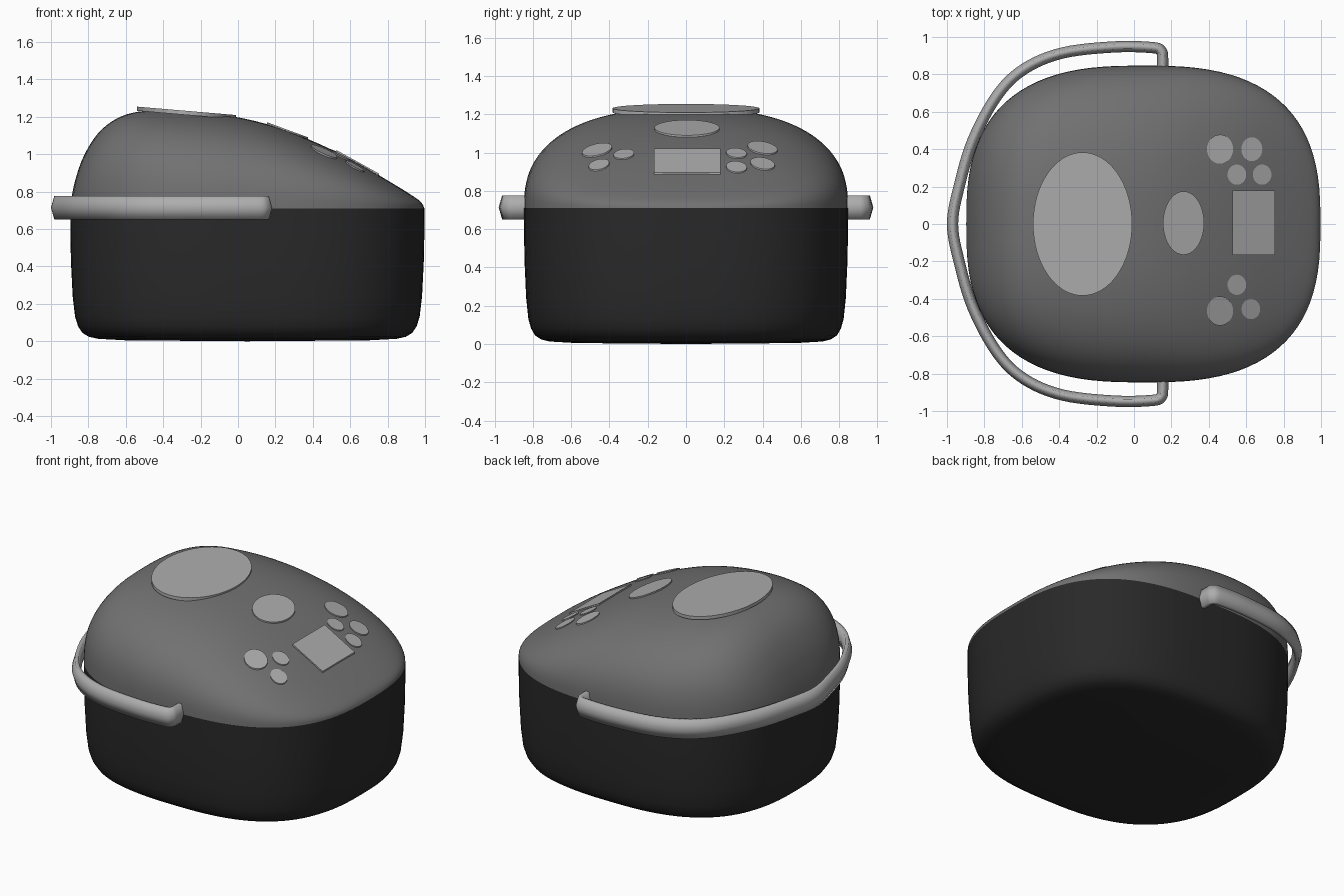
import bpy, bmesh, math
from mathutils import Vector

if "Cube" in bpy.data.objects:
    bpy.data.objects.remove(bpy.data.objects["Cube"])

CX, A, B, N = 0.05, 0.947, 0.847, 2.7   # rounded-square footprint
RIM = 0.71


def material(name, v):
    m = bpy.data.materials.new(name)
    m.diffuse_color = (v, v, v, 1)
    m.use_nodes = True
    m.node_tree.nodes["Principled BSDF"].inputs["Base Color"].default_value = m.diffuse_color
    return m


BLACK = material("black_plastic", 0.022)
GREY = material("grey_plastic", 0.165)
SILVER = material("silver", 0.42)


def build(name, verts, faces, mat, angle=None):
    me = bpy.data.meshes.new(name)
    me.from_pydata(verts, [], faces)
    bm = bmesh.new()
    bm.from_mesh(me)
    bmesh.ops.recalc_face_normals(bm, faces=bm.faces)
    bm.to_mesh(me)
    bm.free()
    me.materials.append(mat)
    ob = bpy.data.objects.new(name, me)
    bpy.context.collection.objects.link(ob)
    if angle:
        bpy.ops.object.select_all(action='DESELECT')
        bpy.context.view_layer.objects.active = ob
        ob.select_set(True)
        bpy.ops.object.shade_smooth_by_angle(angle=math.radians(angle))
    return ob


def spline(pts, steps):
    """Catmull-Rom curve through 2D points."""
    p = [Vector(q) for q in pts]
    p = [2 * p[0] - p[1]] + p + [2 * p[-1] - p[-2]]
    out = []
    for i in range(1, len(p) - 2):
        a, b, c, d = p[i - 1:i + 3]
        for k in range(steps):
            t = k / steps
            out.append(0.5 * (2 * b + (c - a) * t + (2 * a - 5 * b + 4 * c - d) * t * t
                              + (3 * b - a - 3 * c + d) * t ** 3))
    return out + [p[-2]]


def ring(scale, segs=96):
    pts = []
    for i in range(segs):
        t = 2 * math.pi * i / segs
        c, s = math.cos(t), math.sin(t)
        pts.append((CX + scale * A * math.copysign(abs(c) ** (2 / N), c),
                    scale * B * math.copysign(abs(s) ** (2 / N), s)))
    return pts


def loft(name, rings, tip, mat, angle):
    n = len(rings[0])
    verts = [v for r in rings for v in r] + [tip]
    faces = [(k * n + i, k * n + (i + 1) % n, (k + 1) * n + (i + 1) % n, (k + 1) * n + i)
             for k in range(len(rings) - 1) for i in range(n)]
    last = (len(rings) - 1) * n
    faces += [(last + i, last + (i + 1) % n, len(verts) - 1) for i in range(n)]
    return build(name, verts, faces, mat, angle)


# Lid height: side profile along x times a rounded cross-section along y
PROFILE = spline([(CX - A, 0.71), (-0.888, 0.78), (-0.868, 0.87), (-0.825, 0.99), (-0.75, 1.11),
                  (-0.65, 1.19), (-0.53, 1.228), (-0.38, 1.231), (-0.2, 1.222), (0, 1.197),
                  (0.2, 1.147), (0.4, 1.07), (0.6, 0.975), (0.8, 0.86), (0.93, 0.78),
                  (0.98, 0.742), (CX + A, 0.71)], 12)


def lid_z(x, y):
    h = 0
    for p, q in zip(PROFILE, PROFILE[1:]):
        if p.x <= x <= q.x:
            h = p.y + (q.y - p.y) * (x - p.x) / max(q.x - p.x, 1e-9) - RIM
            break
    u = min(abs(x - CX) / A, 1)
    ymax = B * (1 - u ** N) ** (1 / N)
    v = min(abs(y) / ymax, 1) if ymax > 1e-6 else 0
    return RIM + h * max(1 - v ** 2.6, 0) ** (1 / 2.6)


# Lower body
levels = [(0, 0.71), (0.001, 0.55), (0.004, 0.42), (0.013, 0.24), (0.026, 0.13), (0.042, 0.08),
          (0.065, 0.045), (0.1, 0.024), (0.15, 0.013), (0.3, 0.005)]
loft("body", [[(x, y, z) for x, y in ring(1 - d / A)] for d, z in levels],
     (CX, 0, 0), BLACK, 60)

# Domed lid
rows = 36
lid_rings = []
for k in range(rows):
    pts = ring(math.cos(k / rows * math.pi / 2))
    lid_rings.append([(x, y, RIM if k == 0 else lid_z(x, y)) for x, y in pts])
loft("lid", lid_rings, (CX, 0, lid_z(CX, 0)), GREY, 80)


# Flat plates lying on the lid
def plate(name, outline, x, y, z, sx, sy, up, down):
    n = len(outline)
    verts = [(x + dx, y + dy, z + sx * dx + sy * dy + o)
             for o in (up, -down) for dx, dy in outline]
    faces = [tuple(range(n)), tuple(range(n, 2 * n))]
    faces += [(i, (i + 1) % n, n + (i + 1) % n, n + i) for i in range(n)]
    build(name, verts, faces, SILVER)


def ellipse(rx, ry, n=40):
    return [(rx * math.cos(2 * math.pi * i / n), ry * math.sin(2 * math.pi * i / n))
            for i in range(n)]


def on_lid(name, outline, x, y, up=0.006):
    e = 0.04
    sx = (lid_z(x + e, y) - lid_z(x - e, y)) / (2 * e)
    sy = (lid_z(x, y + e) - lid_z(x, y - e)) / (2 * e)
    plate(name, outline, x, y, lid_z(x, y), sx, sy, up, 0.006)


plate("steam_plate", ellipse(0.265, 0.383, 64), -0.275, 0, 1.232, -0.085, 0, 0, 0.022)
on_lid("open_button", ellipse(0.11, 0.17), 0.265, 0.005)
on_lid("display", [(-0.113, -0.173), (0.113, -0.173), (0.113, 0.173), (-0.113, 0.173)],
       0.64, 0.006)
for i, (x, y, rx, ry) in enumerate([
        (0.46, 0.40, 0.07, 0.078), (0.63, 0.40, 0.056, 0.064), (0.55, 0.264, 0.05, 0.054),
        (0.685, 0.264, 0.05, 0.054), (0.46, -0.465, 0.07, 0.078),
        (0.55, -0.325, 0.05, 0.054), (0.625, -0.455, 0.05, 0.054)]):
    on_lid(f"button_{i + 1}", ellipse(rx, ry, 28), x, y)

# Carrying handle: tall hexagonal section swept around the back
half = [(0.153, 0.82), (0.153, 0.89), (0.145, 0.925), (0.10, 0.943), (-0.1, 0.947),
        (-0.38, 0.915), (-0.585, 0.83), (-0.73, 0.69), (-0.86, 0.45), (-0.935, 0.2)]
path = spline(half + [(-0.97, 0)] + [(x, -y) for x, y in reversed(half)], 6)
section = [(0.03, 0), (0.012, 0.063), (-0.012, 0.063), (-0.03, 0), (-0.012, -0.063), (0.012, -0.063)]
verts, faces, m = [], [], len(section)
for i, p in enumerate(path):
    d = (path[min(i + 1, len(path) - 1)] - path[max(i - 1, 0)]).normalized()
    verts += [(p.x + d.y * o, p.y - d.x * o, 0.714 + z) for o, z in section]
for i in range(len(path) - 1):
    for j in range(m):
        k = (j + 1) % m
        faces.append((i * m + j, i * m + k, (i + 1) * m + k, (i + 1) * m + j))
faces += [tuple(range(m)), tuple(range(len(verts) - m, len(verts)))]
build("handle", verts, faces, SILVER, 85)
